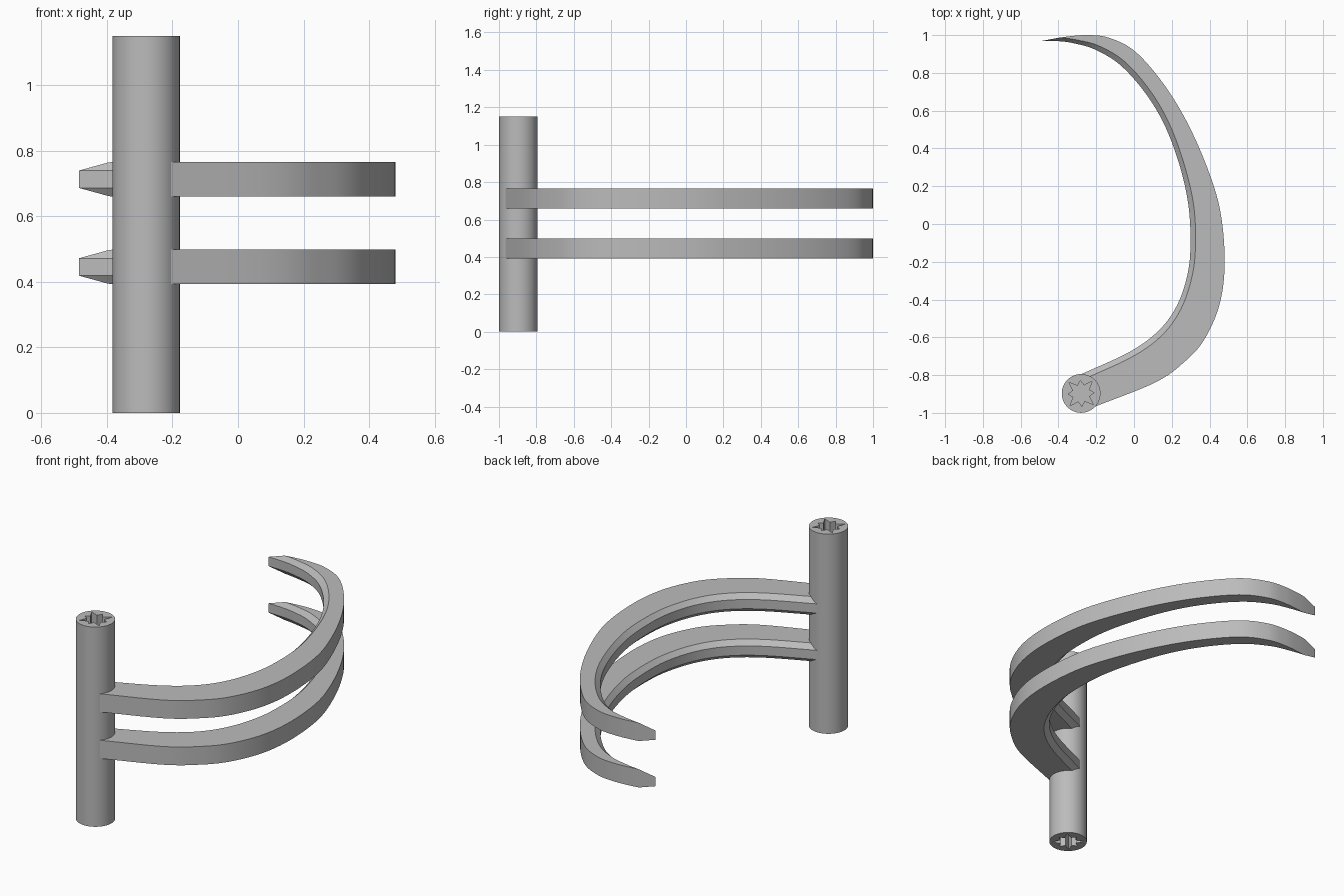
import bpy, bmesh, math
from mathutils import Vector

cube = bpy.data.objects.get("Cube")
if cube:
    bpy.data.objects.remove(cube, do_unlink=True)

grey = bpy.data.materials.new("plain grey")
grey.use_nodes = True
grey.diffuse_color = (0.5, 0.5, 0.5, 1)
grey.node_tree.nodes["Principled BSDF"].inputs["Base Color"].default_value = (0.5, 0.5, 0.5, 1)


def finish(bm, name):
    """Turn a bmesh into a smooth-shaded object with sharp edges kept."""
    bmesh.ops.remove_doubles(bm, verts=bm.verts, dist=1e-5)
    bmesh.ops.recalc_face_normals(bm, faces=bm.faces)
    mesh = bpy.data.meshes.new(name)
    bm.to_mesh(mesh)
    bm.free()
    mesh.materials.append(grey)
    obj = bpy.data.objects.new(name, mesh)
    bpy.context.collection.objects.link(obj)
    bpy.ops.object.select_all(action='DESELECT')
    obj.select_set(True)
    bpy.context.view_layer.objects.active = obj
    bpy.ops.object.shade_smooth_by_angle(angle=math.radians(30))
    return obj


def bridge(bm, a, b):
    """Quads between two closed rings; returns nothing."""
    for i in range(len(a)):
        j = (i + 1) % len(a)
        bm.faces.new((a[i], a[j], b[j], b[i]))


# Round post with a star-shaped pocket in each end
CX, CY, RADIUS, HEIGHT, POCKET = -0.28, -0.897, 0.1025, 1.15, 0.1


def ring(bm, radii, z, turn=0.0):
    n = len(radii)
    return [bm.verts.new((CX + r * math.cos(turn + math.tau * i / n),
                          CY + r * math.sin(turn + math.tau * i / n), z))
            for i, r in enumerate(radii)]


def loop_edges(bm, verts):
    return [bm.edges.get((v, verts[i - 1])) or bm.edges.new((v, verts[i - 1]))
            for i, v in enumerate(verts)]


bm = bmesh.new()
circle = [RADIUS] * 64
star = [0.068, 0.045, 0.088, 0.045] * 4
rims = [ring(bm, circle, z) for z in (0, HEIGHT)]
bridge(bm, *rims)
for rim, z, floor_z in ((rims[0], 0, POCKET), (rims[1], HEIGHT, HEIGHT - POCKET)):
    mouth = ring(bm, star, z, 0.05)
    floor = ring(bm, star, floor_z, 0.05)
    bridge(bm, mouth, floor)
    bm.faces.new(floor)
    bmesh.ops.triangle_fill(bm, use_beauty=True,
                            edges=loop_edges(bm, rim) + loop_edges(bm, mouth))
finish(bm, "post")

# Curved blades: inner and outer outline points, paired from root to tip
INNER = [(-.29, -.80), (-.02, -.675), (.135, -.56), (.23, -.426), (.283, -.267),
         (.299, -.11), (.288, .10), (.24, .315), (.16, .527), (.055, .70),
         (-.077, .845), (-.21, .925), (-.32, .957), (-.40, .968), (-.485, .97)]
OUTER = [(-.215, -.97), (.11, -.84), (.267, -.73), (.373, -.61), (.453, -.425),
         (.48, -.21), (.46, .05), (.40, .265), (.293, .515), (.165, .73),
         (.01, .91), (-.13, .985), (-.25, 1.0), (-.37, .99), (-.485, .97)]


def spline(points, steps=8):
    """Smooth curve passing through every point."""
    p = [Vector(q) for q in points]
    p = [2 * p[0] - p[1]] + p + [2 * p[-1] - p[-2]]
    out = []
    for a, b, c, d in zip(p, p[1:], p[2:], p[3:]):
        for k in range(steps):
            t = k / steps
            out.append(0.5 * (2 * b + (c - a) * t + (2 * a - 5 * b + 4 * c - d) * t * t
                              + (3 * b - a - 3 * c + d) * t ** 3))
    return out + [p[-2]]


BEVEL, HALF, HALF_EDGE = 0.03, 0.0525, 0.0265


def blade(name, mid):
    bm = bmesh.new()
    rings = []
    for inner, outer in zip(spline(INNER), spline(OUTER)):
        width = (outer - inner).length
        cut = min(BEVEL, width)
        shoulder = inner + (outer - inner).normalized() * cut
        h = HALF_EDGE + (HALF - HALF_EDGE) * cut / BEVEL
        section = ((inner, -HALF_EDGE), (inner, HALF_EDGE), (shoulder, h),
                   (outer, h), (outer, -h), (shoulder, -h))
        rings.append([bm.verts.new((q.x, q.y, mid + z)) for q, z in section])
    for a, b in zip(rings, rings[1:]):
        bridge(bm, a, b)
    bm.faces.new(rings[0])
    return finish(bm, name)


blade("lower_blade", 0.445)
blade("upper_blade", 0.7125)
